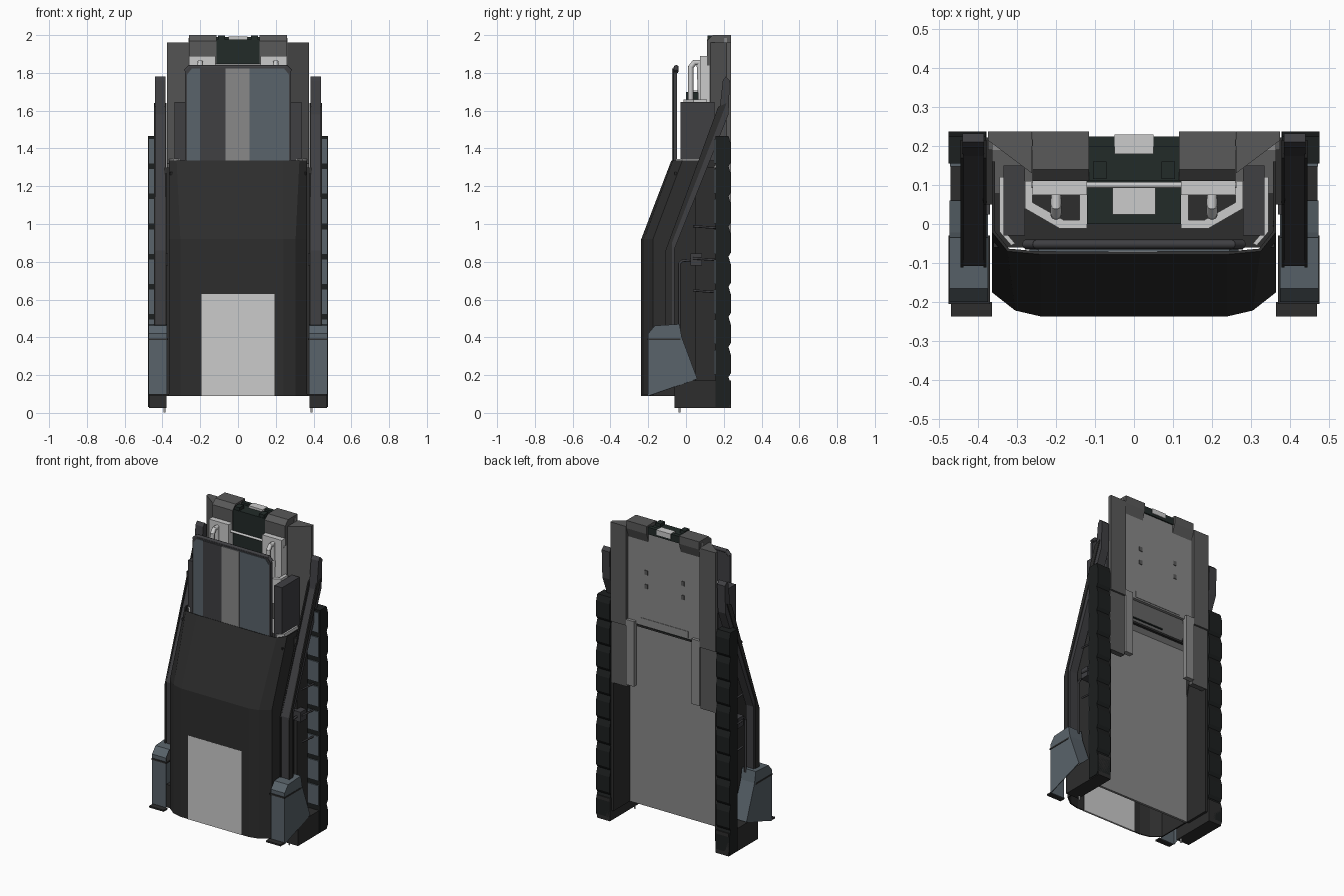
import bpy, bmesh, math
from mathutils import Vector

if "Cube" in bpy.data.objects:
    bpy.data.objects.remove(bpy.data.objects["Cube"])


def mat(name, r, g, b):
    m = bpy.data.materials.new(name)
    m.diffuse_color = (r, g, b, 1)
    m.use_nodes = True
    m.node_tree.nodes["Principled BSDF"].inputs["Base Color"].default_value = m.diffuse_color
    return m


BLACK = mat("black", .012, .014, .014)
DARK = mat("dark", .026, .026, .026)
STEEL = mat("steel", .05, .05, .055)
BLUE = mat("blue_grey", .1, .125, .145)
GREEN = mat("dark_green", .016, .024, .022)
GREY = mat("grey", .1, .1, .1)
PLATE = mat("plate_grey", .25, .25, .25)
LIGHT = mat("light", .6, .6, .6)


def finish(bm, name, m, mirror=False):
    bmesh.ops.recalc_face_normals(bm, faces=bm.faces)
    me = bpy.data.meshes.new(name)
    bm.to_mesh(me)
    bm.free()
    me.materials.append(m)
    o = bpy.data.objects.new(name, me)
    bpy.context.collection.objects.link(o)
    if mirror:
        o.modifiers.new("mirror", 'MIRROR')
    return o


def prism(name, pts, axis, a, b, m, mirror=False):
    """Extrude a profile along an axis: 'x' takes (y,z), 'y' takes (x,z), 'z' takes (x,y)."""
    place = {'x': lambda p, t: (t, *p), 'y': lambda p, t: (p[0], t, p[1]), 'z': lambda p, t: (*p, t)}[axis]
    bm = bmesh.new()
    lo = [bm.verts.new(place(p, a)) for p in pts]
    hi = [bm.verts.new(place(p, b)) for p in pts]
    bm.faces.new(lo)
    bm.faces.new(hi)
    n = len(pts)
    for i in range(n):
        bm.faces.new((lo[i], lo[(i + 1) % n], hi[(i + 1) % n], hi[i]))
    return finish(bm, name, m, mirror)


def box(name, x, y, z, m, mirror=False):
    return prism(name, [(x[0], y[0]), (x[1], y[0]), (x[1], y[1]), (x[0], y[1])], 'z', z[0], z[1], m, mirror)


def tube(name, pts, r, m, mirror=False, sides=8):
    bm = bmesh.new()
    for a, b in zip(pts, pts[1:]):
        a, b = Vector(a), Vector(b)
        d = b - a
        rot = d.to_track_quat('Z', 'Y').to_matrix().to_4x4()
        rot.translation = (a + b) / 2
        bmesh.ops.create_cone(bm, cap_ends=True, segments=sides, radius1=r, radius2=r,
                              depth=d.length + r * .8, matrix=rot)
    o = finish(bm, name, m, mirror)
    for p in o.data.polygons:
        p.use_smooth = len(p.vertices) == 4
    return o


# hood shell, open at the bottom and top
low = [(.365, .05), (.365, -.175), (.305, -.222), (.24, -.237)]
top = [(.365, .16), (.365, -.02), (.325, -.07), (.24, -.078)]
bm = bmesh.new()
rings = []
for z, half in ((.09, low), (.92, low), (1.335, top)):
    full = half + [(-x, y) for x, y in reversed(half)]
    rings.append([bm.verts.new((x, y, z)) for x, y in full])
for r0, r1 in zip(rings, rings[1:]):
    for i in range(7):
        bm.faces.new((r0[i], r0[i + 1], r1[i + 1], r1[i]))
hood = finish(bm, "hood", DARK)
thick = hood.modifiers.new("thickness", 'SOLIDIFY')
thick.thickness = .008
thick.offset = -1
box("hood_panel", (-.192, .192), (-.2375, -.226), (.089, .63), LIGHT)
prism("hood_liner", [(.345, .12), (.345, -.02), (.315, -.055), (.305, -.05), (.335, -.015), (.335, .12)],
      'z', 1.30, 1.345, LIGHT, True)

# windscreen: dark frame, blue panes and a lighter centre strip
outline = [(-.28, 1.31), (.28, 1.31), (.28, 1.80), (.255, 1.83), (-.255, 1.83), (-.28, 1.80)]
prism("windscreen_frame", outline, 'y', -.066, -.048, STEEL)
prism("windscreen", [(x * .96, z - .008) for x, z in outline], 'y', -.07, -.05, BLUE)
box("windscreen_strip", (-.065, .06), (-.073, -.06), (1.31, 1.822), PLATE)
box("windscreen_shade", (-.2, -.065), (-.072, -.06), (1.31, 1.822), STEEL)

# back plates and deck
prism("lower_plate", [(.04, .09), (.055, .09), (.055, 1.24), (.205, 1.345), (.19, 1.345), (.04, 1.25)],
      'x', -.365, .365, PLATE)
box("deck", (-.36, .36), (-.06, .1), (1.26, 1.275), DARK)
box("upper_plate", (-.262, .262), (.2, .217), (1.34, 1.985), PLATE)
box("seam_step", (-.17, .17), (.2, .220), (1.35, 1.39), PLATE)
for z in (1.6, 1.69):
    box("plate_bolt", (.12, .142), (.21, .221), (z - .014, z + .014), GREY, True)
prism("side_slab", [(.262, .13), (.375, .215), (.375, .237), (.262, .237)], 'z', 1.32, 1.96, GREY, True)
box("back_rail", (.205, .262), (.205, .237), (.94, 1.36), PLATE, True)
box("hull_side_rail", (.262, .375), (.19, .225), (.92, 1.32), GREY, True)

# top blocks and centre unit
prism("top_block", [(.11, 1.84), (.11, 1.97), (.14, 2), (.237, 2), (.237, 1.95), (.2, 1.84)],
      'x', .115, .26, GREY, True)
box("upper_body", (-.26, .26), (.125, .2), (1.34, 1.9), GREY)
box("centre_unit", (-.115, .115), (.112, .199), (1.5, 1.978), GREEN)
box("centre_back", (-.115, .115), (.199, .225), (1.945, 1.99), GREEN)
box("centre_latch", (.07, .105), (.115, .16), (1.97, 1.998), GREEN, True)
box("centre_base", (-.12, .12), (0, .12), (1.28, 1.7), GREEN)
box("upper_pad", (-.05, .05), (.18, .23), (1.96, 1.992), LIGHT)
box("lower_pad", (-.055, .055), (.025, .1), (1.69, 1.706), LIGHT)

# light inner frame and tubing
box("inner_panel", (.12, .26), (.075, .125), (1.64, 1.89), LIGHT, True)
prism("inner_bracket", [(.28, .11), (.28, .04), (.19, -.012), (.12, -.012), (.12, .08), (.14, .08), (.14, .01),
                        (.18, .01), (.26, .055), (.26, .11)], 'z', 1.5, 1.66, LIGHT, True)
tube("inner_loop", [(.2, .025, 1.5), (.2, .025, 1.83), (.2, .045, 1.855), (.2, .07, 1.855), (.2, .08, 1.6)],
     .014, LIGHT, True)
tube("cross_bar", [(-.26, .1, 1.84), (.26, .1, 1.84)], .008, LIGHT)
tube("windscreen_rail", [(-.275, -.052, 1.81), (-.255, -.052, 1.83), (.255, -.052, 1.83), (.275, -.052, 1.81)],
     .012, STEEL)
box("side_box", (.28, .335), (-.03, .15), (1.27, 1.645), STEEL, True)

# lift arms
arm = [(.195, 1.76), (.21, 1.78), (.232, 1.76), (.225, 1.58), (-.06, .87), (-.062, .42), (-.108, .42),
       (-.108, .86), (.175, 1.58)]
prism("lift_arm", arm, 'x', .385, .44, STEEL, True)
for x in (.378, .437):
    prism("arm_flange", [(.17, 1.62), (.215, 1.64), (-.075, .9), (-.075, .45), (-.112, .45), (-.112, .85)],
          'x', x, x + .008, DARK, True)

# fenders: open-bottomed shell, then flap and spike
side = [(-.2, .09), (-.2, .42), (-.165, .462), (-.035, .47), (-.022, .4), (.06, .18)]
bm = bmesh.new()
a, b = [[bm.verts.new((x, y, z)) for y, z in side] for x in (.375, .474)]
for i in range(5):
    bm.faces.new((a[i], a[i + 1], b[i + 1], b[i]))
bm.faces.new(b)
fender = finish(bm, "fender", BLUE, True)
thick = fender.modifiers.new("thickness", 'SOLIDIFY')
thick.thickness = .006
thick.offset = -1
box("fender_cap", (.37, .476), (-.205, -.03), (.385, .395), DARK, True)
box("mud_flap", (.365, .47), (-.237, -.2), (.09, .10), DARK, True)
tube("spike", [(.39, -.035, .003), (.39, -.035, .4)], .005, LIGHT, True)

# tracks: core, scalloped pads, inserts, foot
box("track_core", (.385, .468), (.16, .215), (.05, 1.45), BLACK, True)
box("track_inner_wall", (.362, .388), (.05, .222), (.09, 1.30), DARK, True)
count = 9
step = (1.465 - .03) / count
for i in range(count):
    z = .03 + i * step
    prism("track_pad", [(.155, z), (.225, z), (.237, z + .02), (.237, z + step * .75), (.225, z + step),
                        (.155, z + step)], 'x', .38, .476, BLACK, True)
    if i:
        box("track_insert", (.392, .472), (.148, .157), (z + .015, z + step - .015), BLUE, True)
box("track_foot", (.378, .471), (-.06, .237), (.025, .172), DARK, True)

# lamp, its stalk and stays
box("side_lamp", (.37, .43), (.025, .085), (.78, .845), STEEL, True)
tube("lamp_stalk", [(.4, -.035, .45), (.4, -.035, .79), (.4, -.02, .805), (.4, .03, .81)], .007, STEEL, True)
for z in (.64, .81, .98):
    tube("stay", [(.43, .04, z + .008), (.43, .155, z)], .006, STEEL, True)
